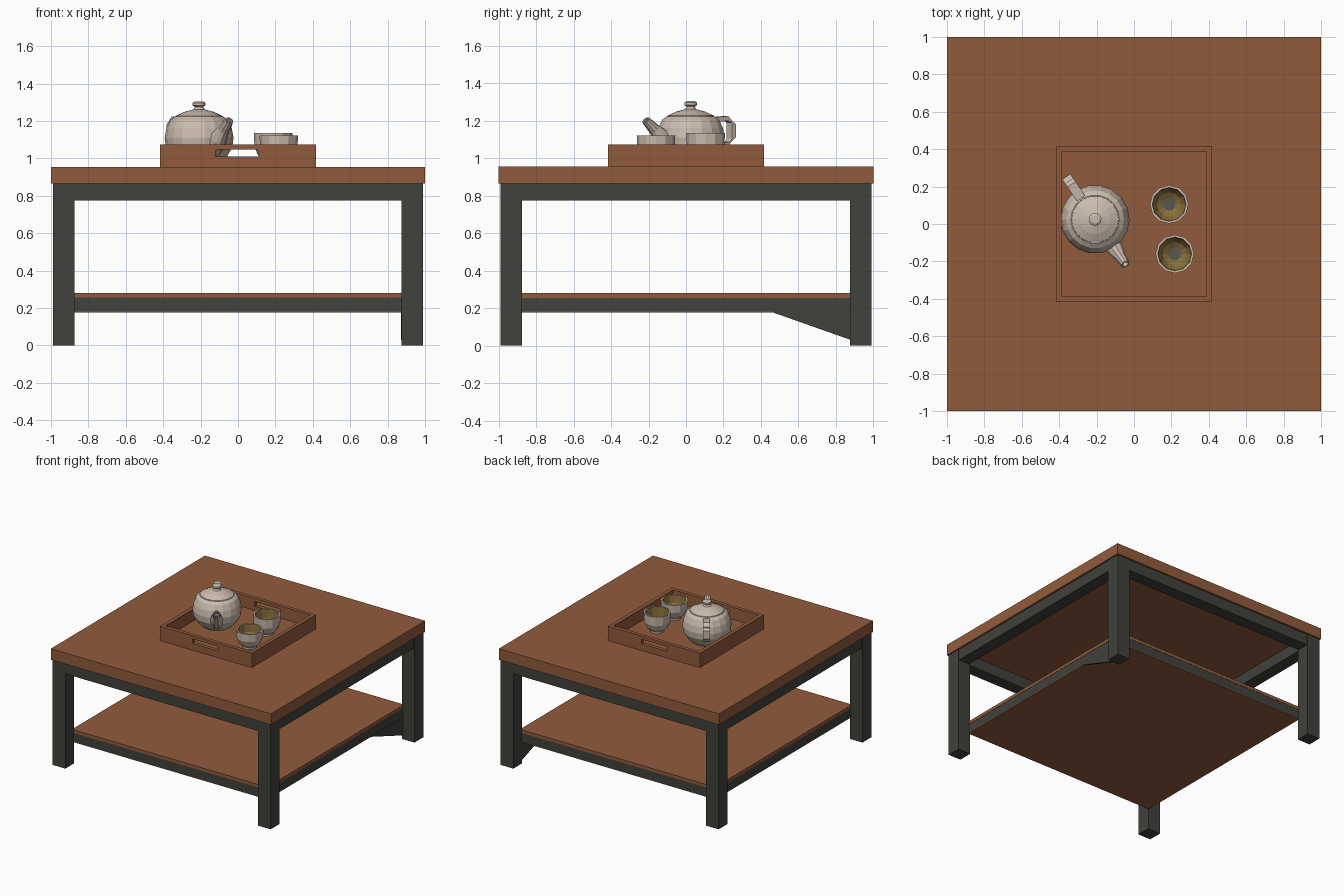
import bpy, bmesh, math
from mathutils import Vector

if "Cube" in bpy.data.objects:
    bpy.data.objects.remove(bpy.data.objects["Cube"])


def mat(name, rgb):
    m = bpy.data.materials.new(name)
    m.diffuse_color = (*rgb, 1)
    m.use_nodes = True
    m.node_tree.nodes["Principled BSDF"].inputs["Base Color"].default_value = m.diffuse_color
    return m


WOOD = mat("brown_wood", (0.285, 0.105, 0.045))
FRAME = mat("dark_grey_frame", (0.052, 0.054, 0.045))
CLAY = mat("beige_ceramic", (0.60, 0.50, 0.42))
GLAZE = mat("olive_glaze", (0.25, 0.165, 0.045))
SPOT = mat("cup_bottom_grey", (0.10, 0.10, 0.085))


def make(name, bm, *mats):
    bmesh.ops.recalc_face_normals(bm, faces=bm.faces)
    me = bpy.data.meshes.new(name)
    bm.to_mesh(me)
    bm.free()
    for m in mats:
        me.materials.append(m)
    ob = bpy.data.objects.new(name, me)
    bpy.context.collection.objects.link(ob)
    return ob


def boxes(name, m, *bounds):
    """One object from boxes given as (x0, x1, y0, y1, z0, z1)."""
    bm = bmesh.new()
    for x0, x1, y0, y1, z0, z1 in bounds:
        vs = bmesh.ops.create_cube(bm, size=1)["verts"]
        for v in vs:
            v.co = Vector(((x0 + x1) / 2 + v.co.x * (x1 - x0),
                           (y0 + y1) / 2 + v.co.y * (y1 - y0),
                           (z0 + z1) / 2 + v.co.z * (z1 - z0)))
    return make(name, bm, m)


def skin(bm, rings, idx=None):
    """Join rings of points into a tube and cap both ends."""
    rows = [[bm.verts.new(p) for p in r] for r in rings]
    n = len(rows[0])
    for k, (a, b) in enumerate(zip(rows, rows[1:])):
        for i in range(n):
            f = bm.faces.new((a[i], a[(i + 1) % n], b[(i + 1) % n], b[i]))
            f.material_index = idx[k] if idx else 0
    bm.faces.new(rows[0][::-1])
    cap = bm.faces.new(rows[-1])
    cap.material_index = idx[-1] if idx else 0


def lathe(name, cx, cy, profile, n, mats, idx=None):
    bm = bmesh.new()
    skin(bm, [[(cx + r * math.cos(2 * math.pi * i / n),
                cy + r * math.sin(2 * math.pi * i / n), z)
               for i in range(n)] for r, z in profile], idx)
    return make(name, bm, *mats)


# table top
boxes("table_top", WOOD, (-1, 1, -1, 1, 0.865, 0.955))

# legs, aprons and lower rails
LO, LI = 0.99, 0.875
for sx, nx in ((-1, "left"), (1, "right")):
    x0, x1 = sorted((sx * LO, sx * LI))
    for sy, ny in ((-1, "front"), (1, "back")):
        y0, y1 = sorted((sy * LO, sy * LI))
        boxes(f"{ny}_{nx}_leg", FRAME, (x0, x1, y0, y1, 0, 0.865))
for s, nx, ny in ((-1, "left", "front"), (1, "right", "back")):
    a0, a1 = sorted((s * 0.985, s * 0.885))
    r0, r1 = sorted((s * 0.885, s * 0.82))
    boxes(f"{nx}_apron", FRAME, (a0, a1, -LI, LI, 0.775, 0.865))
    boxes(f"{ny}_apron", FRAME, (-LI, LI, a0, a1, 0.775, 0.865))
    boxes(f"{nx}_rail", FRAME, (r0, r1, -0.885, 0.885, 0.182, 0.255))
    boxes(f"{ny}_rail", FRAME, (-0.885, 0.885, r0, r1, 0.182, 0.255))

# lower shelf with its underside panel
boxes("lower_shelf", WOOD, (-0.887, 0.887, -0.887, 0.887, 0.255, 0.28),
      (-0.885, 0.885, -0.885, 0.885, 0.177, 0.182))

# slanted brace on the back right leg
bm = bmesh.new()
skin(bm, [[(x, 0.45, 0.182), (x, 0.88, 0.182), (x, 0.88, 0.03)]
          for x in (0.872, 0.887)])
make("back_right_brace", bm, FRAME)

# tray: floor, plain sides, front and back walls with a hand slot
T, W, Z0, Z1 = 0.417, 0.03, 0.955, 1.073
boxes("tray_floor", WOOD, (-T, T, -T, T, Z0, 0.975))
for s, nx, ny in ((-1, "left", "front"), (1, "right", "back")):
    a, b = sorted((s * T, s * (T - W)))
    boxes(f"tray_{nx}_wall", WOOD, (a, b, -T, T, Z0, Z1))
    boxes(f"tray_{ny}_wall", WOOD,
          (-T, -0.12, a, b, Z0, Z1), (0.11, T, a, b, Z0, Z1),
          (-0.12, 0.11, a, b, Z0, 1.01), (-0.12, 0.11, a, b, 1.047, Z1))

# teapot body, lid and knob
PX, PY = -0.208, 0.025
lathe("teapot_body", PX, PY,
      [(0.11, 0.975), (0.15, 1.01), (0.178, 1.06), (0.184, 1.11),
       (0.175, 1.16), (0.155, 1.205), (0.13, 1.223)], 18, [CLAY])
lathe("teapot_lid", PX, PY,
      [(0.13, 1.21), (0.125, 1.227), (0.08, 1.248), (0.03, 1.262),
       (0.022, 1.275), (0.034, 1.283), (0.034, 1.297), (0.022, 1.304)],
      18, [CLAY])

ANG = math.radians(-56)
OUT = Vector((math.cos(ANG), math.sin(ANG), 0))
SIDE = Vector((-OUT.y, OUT.x, 0))
BASE = Vector((PX, PY, 0))


def sweep(name, path, n):
    """Tube along (radial, z, half width, half thickness, tilt) stations."""
    bm = bmesh.new()
    rings = []
    for r, z, w, t, tilt in path:
        c = BASE + OUT * r + Vector((0, 0, z))
        up = OUT * math.cos(tilt) + Vector((0, 0, math.sin(tilt)))
        off = math.pi / 4 if n == 4 else 0
        k = math.sqrt(2) if n == 4 else 1
        rings.append([c + k * (SIDE * w * math.cos(off + 2 * math.pi * i / n)
                               + up * t * math.sin(off + 2 * math.pi * i / n))
                      for i in range(n)])
    skin(bm, rings)
    return make(name, bm, CLAY)


# spout with a hollow mouth
TI = math.radians(130)
sweep("teapot_spout",
      [(0.12, 1.06, 0.055, 0.065, TI), (0.19, 1.108, 0.045, 0.05, TI),
       (0.235, 1.155, 0.031, 0.032, TI), (0.29, 1.202, 0.024, 0.022, TI),
       (0.29, 1.202, 0.017, 0.015, TI), (0.24, 1.16, 0.012, 0.012, TI)], 10)

# loop handle on the opposite side
sweep("teapot_handle",
      [(-0.135, 1.205, 0.026, 0.013, math.pi / 2),
       (-0.225, 1.212, 0.026, 0.013, math.pi / 2),
       (-0.262, 1.19, 0.026, 0.016, math.pi / 5),
       (-0.262, 1.11, 0.026, 0.014, -math.pi / 12),
       (-0.235, 1.078, 0.026, 0.014, -math.pi / 4),
       (-0.16, 1.065, 0.026, 0.013, -math.pi / 2.2)], 4)

# two cups, olive inside with a grey bottom
for name, cx, cy, top in (("back_cup", 0.188, 0.105, 1.135),
                          ("front_cup", 0.218, -0.16, 1.122)):
    lathe(name, cx, cy,
          [(0.052, 0.975), (0.052, 0.99), (0.08, 1.015), (0.1, 1.06),
           (0.103, top), (0.09, top), (0.085, 1.06),
           (0.065, 1.025), (0.034, 1.005)],
          12, [CLAY, GLAZE, SPOT], [0, 0, 0, 0, 0, 1, 1, 1, 2])
